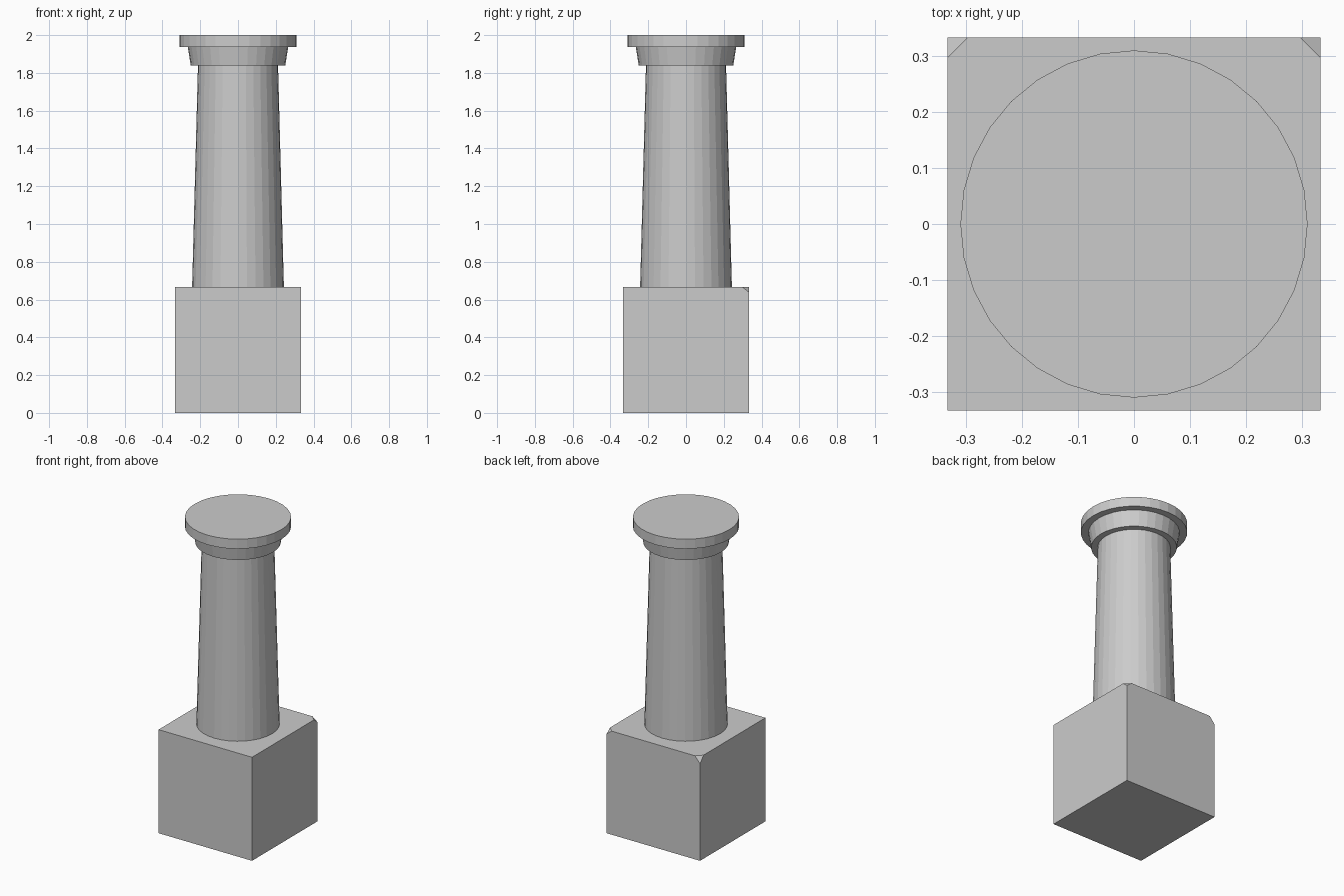
import bpy
import bmesh
from mathutils import Vector

default = bpy.data.objects.get("Cube")
if default:
    bpy.data.objects.remove(default, do_unlink=True)

# Single stone colour
stone = bpy.data.materials.new("grey_stone")
stone.use_nodes = True
colour = (0.6, 0.6, 0.6, 1)
stone.diffuse_color = colour
stone.node_tree.nodes["Principled BSDF"].inputs["Base Color"].default_value = colour

SIDES = 32
HALF = 0.333
BLOCK_TOP = 0.667


def add_object(name, bm):
    bmesh.ops.recalc_face_normals(bm, faces=bm.faces[:])
    mesh = bpy.data.meshes.new(name)
    bm.to_mesh(mesh)
    bm.free()
    mesh.materials.append(stone)
    obj = bpy.data.objects.new(name, mesh)
    bpy.context.collection.objects.link(obj)
    return obj


def tapered_drum(name, bottom_radius, top_radius, z0, z1):
    bm = bmesh.new()
    bmesh.ops.create_cone(bm, cap_ends=True, segments=SIDES,
                          radius1=bottom_radius, radius2=top_radius, depth=z1 - z0)
    bmesh.ops.translate(bm, verts=bm.verts[:], vec=(0, 0, (z0 + z1) / 2))
    return add_object(name, bm)


def chip_corner(bm, side, size, drop):
    # Slice off an upper back corner and cap the cut
    corner = Vector((side * HALF, HALF, BLOCK_TOP))
    normal = Vector((side / size, 1 / size, 1 / drop)).normalized()
    point = corner - Vector((side * size, 0, 0))
    bmesh.ops.bisect_plane(bm, geom=bm.verts[:] + bm.edges[:] + bm.faces[:],
                           plane_co=point, plane_no=normal, clear_outer=True)
    bmesh.ops.holes_fill(bm, edges=[e for e in bm.edges if e.is_boundary])


# Cubic pedestal with two chipped back corners
bm = bmesh.new()
bmesh.ops.create_cube(bm, size=2 * HALF)
bmesh.ops.translate(bm, verts=bm.verts[:], vec=(0, 0, HALF))
bmesh.ops.scale(bm, verts=bm.verts[:], vec=(1, 1, BLOCK_TOP / (2 * HALF)))
chip_corner(bm, 1, 0.036, 0.028)
chip_corner(bm, -1, 0.036, 0.042)
add_object("pedestal_block", bm)

# Tapering shaft, flared neck and flat top slab
tapered_drum("column_shaft", 0.243, 0.212, BLOCK_TOP, 1.84)
tapered_drum("capital_neck", 0.25, 0.266, 1.838, 1.938)
tapered_drum("capital_slab", 0.31, 0.31, 1.938, 2.0)
